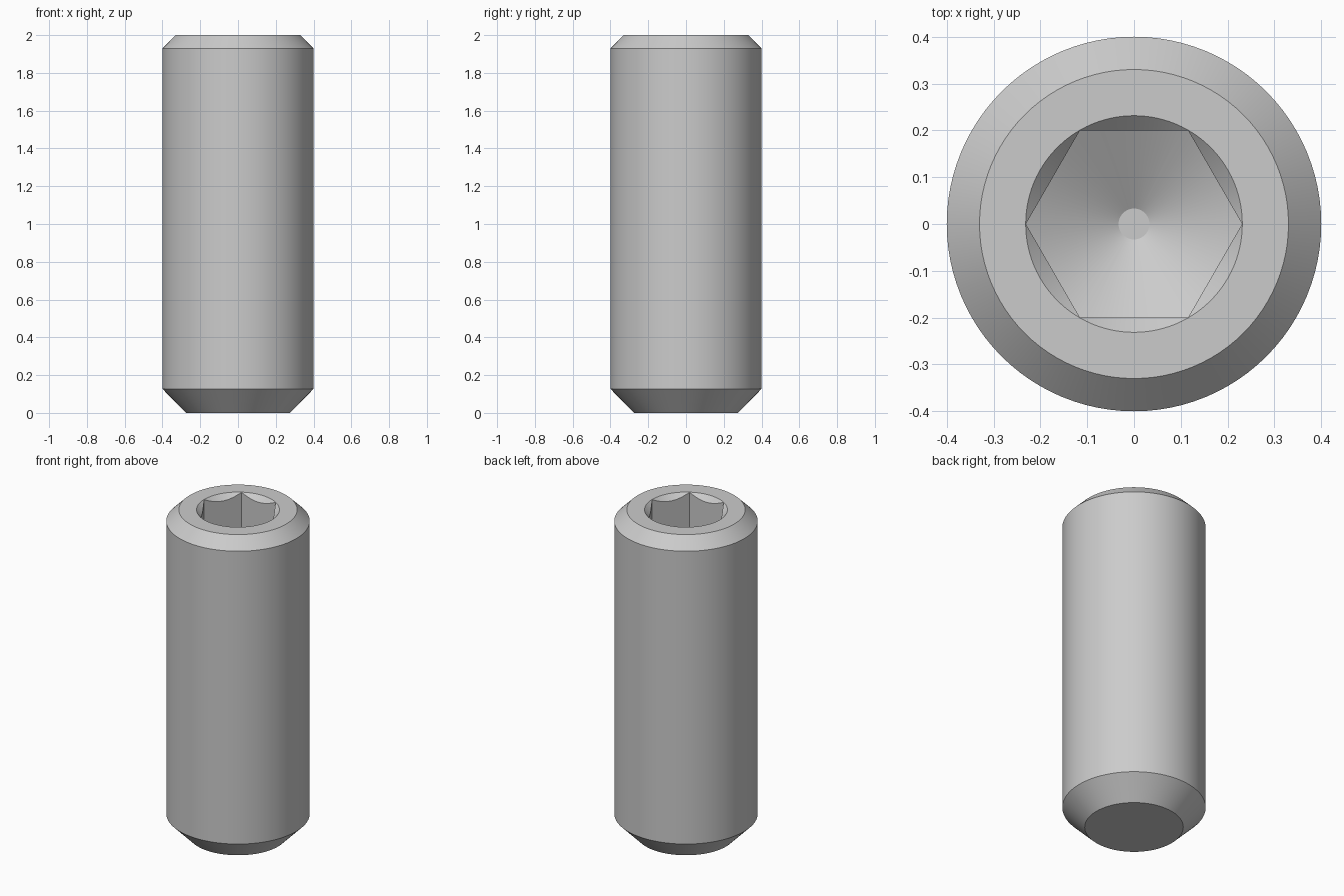
import bpy, bmesh, math

cube = bpy.data.objects.get("Cube")
if cube:
    bpy.data.objects.remove(cube, do_unlink=True)

SEGMENTS = 96
HEX_FLATS = 0.4
HEX_RADIUS = HEX_FLATS / math.sqrt(3)
SOCKET_FLOOR = 1.5

steel = bpy.data.materials.new("grey steel")
steel.use_nodes = True
colour = (0.6, 0.6, 0.6, 1)
steel.diffuse_color = colour
steel.node_tree.nodes["Principled BSDF"].inputs["Base Color"].default_value = colour


def turned(name, profile, sides=SEGMENTS):
    """Closed solid of stacked rings from (radius, height) pairs."""
    bm = bmesh.new()
    rings = [[bm.verts.new((r * math.cos(a), r * math.sin(a), z))
              for a in (2 * math.pi * i / sides for i in range(sides))]
             for r, z in profile]
    for low, high in zip(rings, rings[1:]):
        for i in range(sides):
            j = (i + 1) % sides
            bm.faces.new((low[i], low[j], high[j], high[i]))
    bm.faces.new(rings[0][::-1])
    bm.faces.new(rings[-1])
    mesh = bpy.data.meshes.new(name)
    bm.to_mesh(mesh)
    bm.free()
    mesh.materials.append(steel)
    obj = bpy.data.objects.new(name, mesh)
    bpy.context.collection.objects.link(obj)
    return obj


def combine(target, tool, operation):
    """Apply a boolean and discard its tool."""
    mod = target.modifiers.new(operation.lower(), "BOOLEAN")
    mod.operation, mod.solver, mod.object = operation, "EXACT", tool
    bpy.ops.object.select_all(action="DESELECT")
    bpy.context.view_layer.objects.active = target
    target.select_set(True)
    bpy.ops.object.modifier_apply(modifier=mod.name)
    bpy.data.objects.remove(tool, do_unlink=True)


# Chamfered shank with flat point
screw = turned("screw_body", [(0.275, 0), (0.4, 0.127), (0.4, 1.93), (0.33, 2)])

# Hexagonal socket with a drilled conical floor
socket = turned("socket_cutter", [(HEX_RADIUS, 1.2), (HEX_RADIUS, 2.1)], 6)
tip, slope = 0.033, math.tan(math.radians(30))
drill = turned("drill_cutter", [
    (tip, SOCKET_FLOOR - (HEX_RADIUS - tip) * slope),
    (0.3, SOCKET_FLOOR + (0.3 - HEX_RADIUS) * slope),
    (0.3, 2.2)])
combine(socket, drill, "INTERSECT")
combine(screw, socket, "DIFFERENCE")

# Countersink around the socket mouth
mouth = HEX_RADIUS + 0.0005
countersink = turned("countersink_cutter", [(mouth - 0.1, 1.9), (mouth + 0.1, 2.1)])
combine(screw, countersink, "DIFFERENCE")

bpy.ops.object.shade_smooth_by_angle(angle=math.radians(25))
